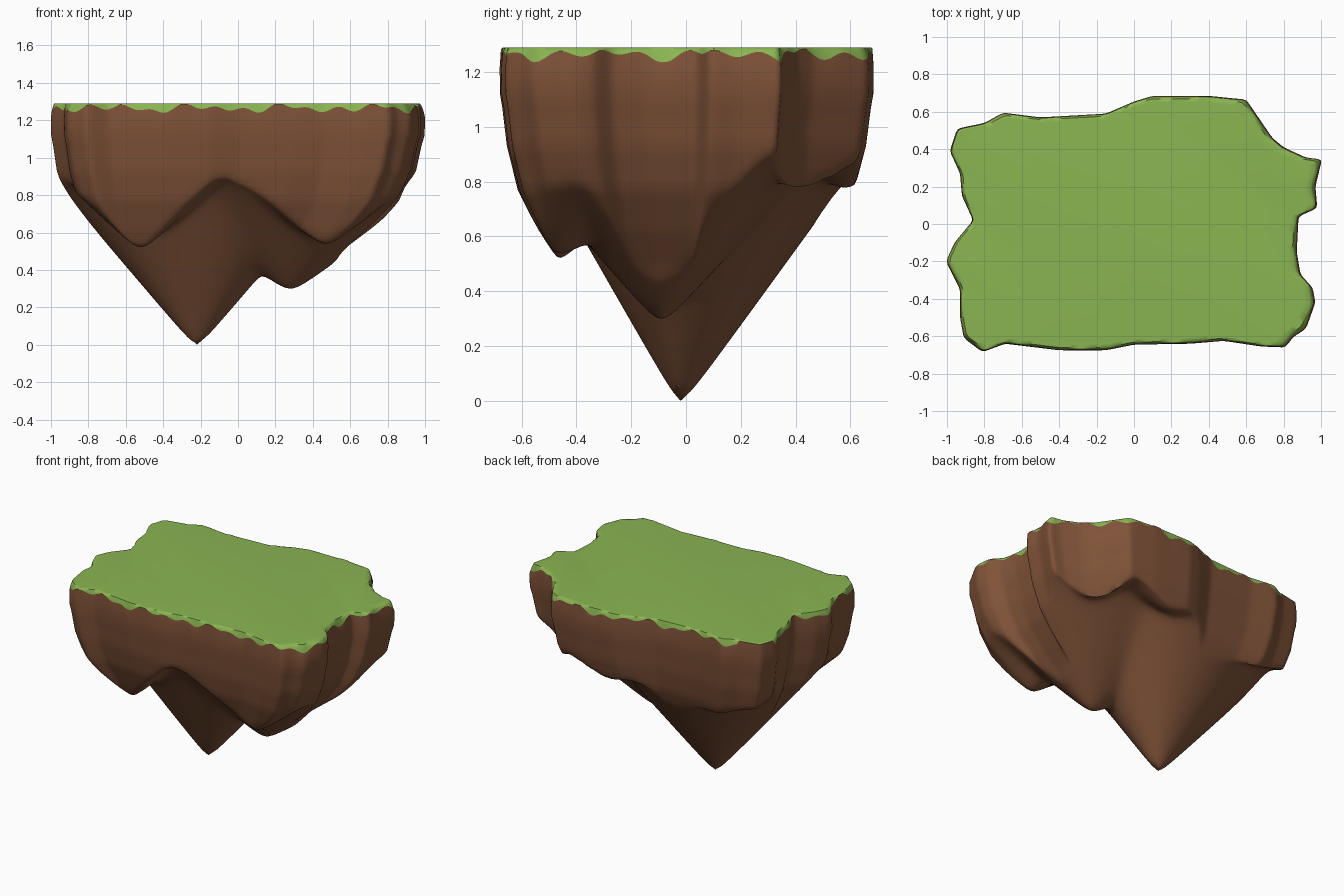
import bpy, bmesh, math
from mathutils import Vector

if "Cube" in bpy.data.objects:
    bpy.data.objects.remove(bpy.data.objects["Cube"])

TOP = 1.29
CENTRE = Vector((-0.2, -0.02))
# island outline seen from above, counter-clockwise
RIM = [(-.81, -.685), (-.69, -.64), (-.4, -.675), (-.15, -.675), (0, -.645), (.3, -.64), (.48, -.625),
       (.68, -.655), (.81, -.66), (.85, -.605), (.92, -.56), (.97, -.42), (.955, -.34), (.89, -.27),
       (.87, -.15), (.88, .04), (.98, .085), (.97, .2), (1.005, .345), (.92, .355), (.8, .41), (.74, .46),
       (.6, .665), (.4, .685), (.1, .685), (0, .655), (-.15, .59), (-.5, .57), (-.7, .595), (-.8, .54),
       (-.945, .51), (-.985, .39), (-.93, .27), (-.92, .15), (-.86, .02), (-.96, -.1), (-1.005, -.2),
       (-.97, -.27), (-.93, -.35), (-.93, -.5), (-.91, -.61)]
# hanging spikes: x, y, tip height, slope in x, slope to front, slope to back
SPIKES = [(-.22, -.02, 0, 1.18, 1.75, 1.38),
          (.28, -.09, .29, .74, 1.15, 1.1),
          (-.52, -.47, .51, .95, 1.0, 1.0),
          (.47, -.46, .53, .8, 1.0, .7),
          (-.5, .53, .67, .35, .8, .8),
          (.18, .58, .77, .5, .8, .8),
          (.7, .5, .72, 1.0, .7, .8)]
CAP = .92
# side wall profile: fraction from centre to rim, height
WALL = [(0, -1), (.5, .1), (.7, .49), (.8, .62), (.9, .77), (.96, .93), (1, 1.15)]


def material(name, rgb):
    m = bpy.data.materials.new(name)
    m.diffuse_color = (*rgb, 1)
    m.use_nodes = True
    m.node_tree.nodes["Principled BSDF"].inputs["Base Color"].default_value = m.diffuse_color
    return m


def resample(points, step):
    out = []
    for i, p in enumerate(points):
        a, b = Vector(p), Vector(points[(i + 1) % len(points)])
        n = max(2, round((b - a).length / step))
        out += [a.lerp(b, k / n) for k in range(n)]
    # soften the corners a little
    return [(out[i - 1] + 2 * out[i] + out[(i + 1) % len(out)]) / 4 for i in range(len(out))]


def wall_height(t):
    for (t0, z0), (t1, z1) in zip(WALL, WALL[1:]):
        if t <= t1:
            return z0 + (z1 - z0) * (t - t0) / (t1 - t0)
    return WALL[-1][1]


def underside(x, y, t):
    # smooth minimum of all spikes, limited by the tapering wall
    soft = .03
    total = math.exp(-CAP / soft)
    for sx, sy, tip, kx, kf, kb in SPIKES:
        dy = y - sy
        d = math.hypot((x - sx) * kx, dy * (kb if dy > 0 else kf), .04) - .03
        total += math.exp(-(tip + d) / soft)
    z, w = -soft * math.log(total), wall_height(t)
    h = max(.03 - abs(z - w), 0)
    return max(z, w) + h * h / .12


def loft(name, rings, mat, cap_first=False, tip=None):
    bm = bmesh.new()
    rows = [[bm.verts.new(p) for p in r] for r in rings]
    n = len(rows[0])
    for a, b in zip(rows, rows[1:]):
        for i in range(n):
            j = (i + 1) % n
            bm.faces.new((a[j], a[i], b[i], b[j]))
    if cap_first:
        bm.faces.new(rows[0])
    if tip:
        v = bm.verts.new(tip)
        for i in range(n):
            bm.faces.new((rows[-1][(i + 1) % n], rows[-1][i], v))
    me = bpy.data.meshes.new(name)
    bm.to_mesh(me)
    bm.free()
    me.materials.append(mat)
    ob = bpy.data.objects.new(name, me)
    bpy.context.collection.objects.link(ob)
    bpy.context.view_layer.objects.active = ob
    ob.select_set(True)
    bpy.ops.object.shade_smooth_by_angle(angle=math.radians(60))
    ob.select_set(False)
    return ob


rim = resample(RIM, .02)


def ring(t, height):
    pts = []
    for i, p in enumerate(rim):
        q = CENTRE.lerp(p, t)
        pts.append((q.x, q.y, height(i, q, t)))
    return pts


def lip(i, q, t):
    # ragged lower edge of the grass, worn away at the back left corner
    a = 2 * math.pi * i / len(rim)
    z = 1.264 + .012 * math.sin(13 * a) + .012 * math.sin(37 * a + 1) + .008 * math.sin(23 * a + 2)
    if (q - Vector((-.9, .5))).length < .12:
        z = TOP
    return max(1.236, min(z, 1.285))


# grass: flat top with rounded, ragged lip
grass = material("grass green", (.255, .465, .085))
inner_ring = ring(.95, lambda i, q, t: TOP)
top_ring = ring(.978, lambda i, q, t: TOP - .001)
mid_ring = ring(.986, lambda i, q, t: (TOP + lip(i, q, t)) / 2 + .002)
lip_ring = ring(.993, lip)
loft("grass_top", [inner_ring, top_ring, mid_ring, lip_ring], grass, cap_first=True)

# earth: side wall, then underside with hanging spikes
earth = material("earth brown", (.215, .086, .040))
rings = [lip_ring,
         ring(1, lambda i, q, t: 1.215),
         ring(.998, lambda i, q, t: 1.12),
         ring(.985, lambda i, q, t: max(1.0, wall_height(t)))]
ts = [.97, .96, .945, .93, .915] + [.9 - .02 * k for k in range(44)]
rings += [ring(t, lambda i, q, t: underside(q.x, q.y, t)) for t in ts]
loft("earth_rock", rings, earth, tip=(-.22, -.02, 0))
